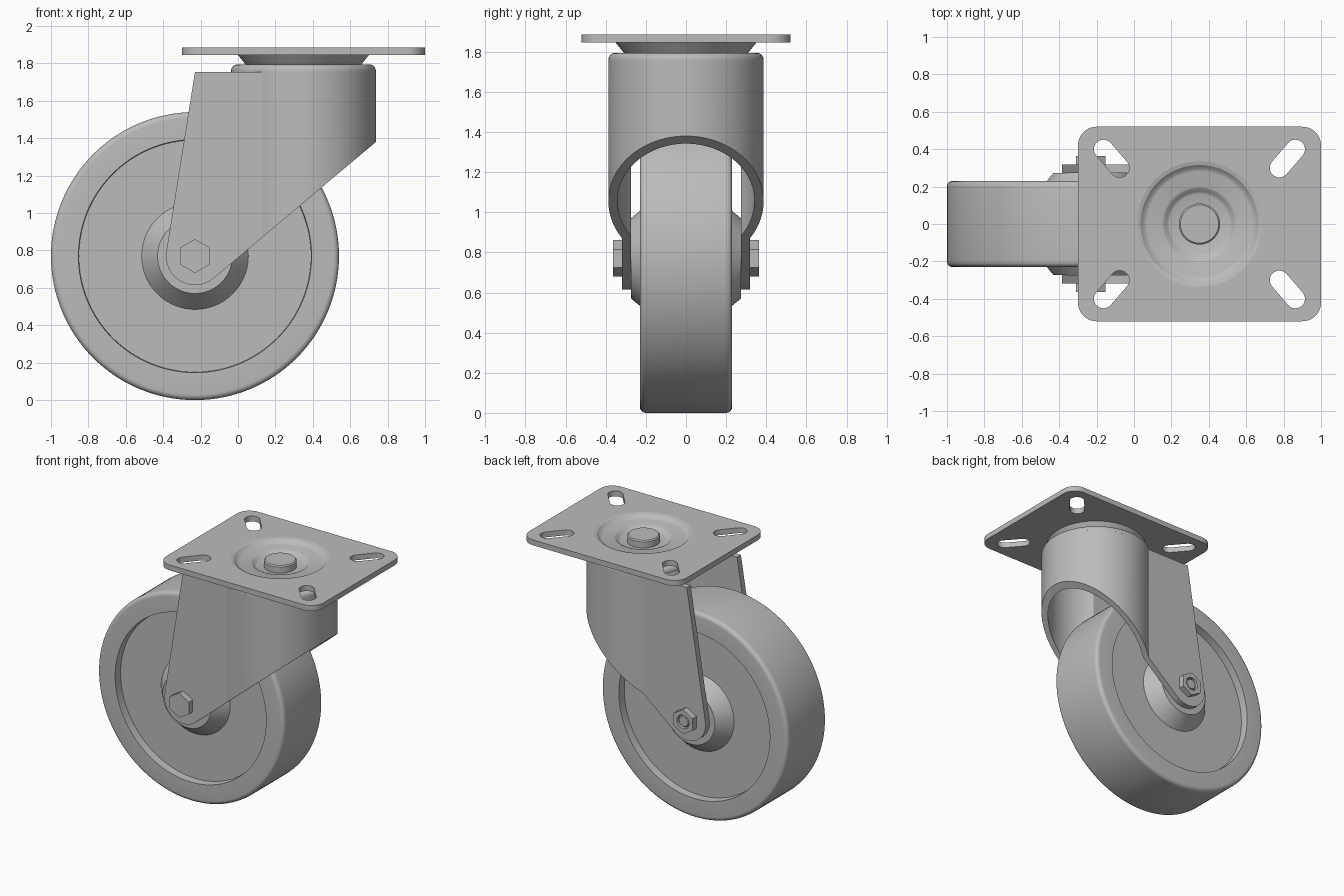
import bpy, bmesh, math
from mathutils import Matrix, Vector

if "Cube" in bpy.data.objects:
    bpy.data.objects.remove(bpy.data.objects["Cube"], do_unlink=True)

steel = bpy.data.materials.new("grey steel")
steel.use_nodes = True
GREY = (0.5, 0.5, 0.5, 1)
steel.diffuse_color = GREY
steel.node_tree.nodes["Principled BSDF"].inputs["Base Color"].default_value = GREY

WHEEL = Vector((-0.23, 0, 0.77))   # axle centre
SWIVEL = 0.35                      # x of the swivel axis
ALONG_Y = Matrix.Translation(WHEEL) @ Matrix.Rotation(math.pi / 2, 4, 'X')
ALONG_Z = Matrix.Translation((SWIVEL, 0, 0))


def finish(name, bm, matrix=Matrix()):
    bm.transform(matrix)
    bmesh.ops.recalc_face_normals(bm, faces=bm.faces)
    mesh = bpy.data.meshes.new(name)
    bm.to_mesh(mesh)
    bm.free()
    mesh.materials.append(steel)
    ob = bpy.data.objects.new(name, mesh)
    bpy.context.collection.objects.link(ob)
    return ob


def select(ob):
    bpy.ops.object.select_all(action='DESELECT')
    ob.select_set(True)
    bpy.context.view_layer.objects.active = ob


def smooth(ob, angle=30):
    select(ob)
    bpy.ops.object.shade_smooth_by_angle(angle=math.radians(angle))


def lathe(name, profile, matrix, steps=96):
    """Spin (radius, height) points round the local z axis."""
    bm = bmesh.new()
    vs = [bm.verts.new((r, 0, h)) for r, h in profile]
    edges = [bm.edges.new(p) for p in zip(vs, vs[1:])]
    bmesh.ops.spin(bm, geom=vs + edges, cent=(0, 0, 0), axis=(0, 0, 1),
                   angle=2 * math.pi, steps=steps, use_merge=True)
    bmesh.ops.remove_doubles(bm, verts=bm.verts, dist=1e-5)
    ob = finish(name, bm, matrix)
    smooth(ob)
    return ob


def prism(name, outline, low, high, matrix=Matrix()):
    """Extrude a flat outline from low to high along local z."""
    bm = bmesh.new()
    face = bm.faces.new([bm.verts.new((x, y, low)) for x, y in outline])
    new = bmesh.ops.extrude_face_region(bm, geom=[face])["geom"]
    verts = [g for g in new if isinstance(g, bmesh.types.BMVert)]
    bmesh.ops.translate(bm, verts=verts, vec=(0, 0, high - low))
    return finish(name, bm, matrix)


def arc(cx, cy, r, start, end, steps):
    return [(cx + r * math.cos(start + (end - start) * i / steps),
             cy + r * math.sin(start + (end - start) * i / steps))
            for i in range(steps + 1)]


def boolean(ob, cutter, operation):
    mod = ob.modifiers.new("cut", 'BOOLEAN')
    mod.object, mod.operation, mod.solver = cutter, operation, 'EXACT'
    select(ob)
    bpy.ops.object.modifier_apply(modifier=mod.name)
    bpy.data.objects.remove(cutter, do_unlink=True)


# Wheel: rounded tread, recessed discs and conical hubs
half = [(0.2, 0.274), (0.285, 0.17), (0.62, 0.17), (0.623, 0.23)]
half += arc(0.74, 0.2, 0.03, math.pi / 2, 0, 6)
lathe("wheel", [(0, 0.274)] + half + [(r, -h) for r, h in reversed(half)]
      + [(0, -0.274)], ALONG_Y, 128)

# Fork: U-shaped shell trimmed by its side profile
R_OUT, R_IN, Y_OUT, Y_IN = 0.387, 0.342, 0.319, 0.274
a_out, a_in = math.pi - math.asin(Y_OUT / R_OUT), math.pi - math.asin(Y_IN / R_IN)
plan = ([(-0.6, -Y_OUT)] + arc(SWIVEL, 0, R_OUT, -a_out, a_out, 64)
        + [(-0.6, Y_OUT), (-0.6, Y_IN)]
        + arc(SWIVEL, 0, R_IN, a_in, -a_in, 64) + [(-0.6, -Y_IN)])
fork = prism("fork", plan, 0.4, 1.9)

FOOT, TOP = 0.155, 1.755
centre = Vector((WHEEL.x, WHEEL.z))
nose = Vector((SWIVEL + R_OUT, 1.38))
reach = nose - centre
a_front = math.atan2(reach.y, reach.x) - math.acos(FOOT / reach.length)
a_back = math.pi / 2 + math.acos(FOOT / (TOP - centre.y)) - 2 * math.pi
foot = arc(centre.x, centre.y, FOOT, a_front, a_back, 32)
beyond = nose + (nose - Vector(foot[0])) * 0.2
side = [(centre.x, TOP), (beyond.x, TOP), tuple(beyond)] + foot
trim = prism("fork_trim", side, -0.6, 0.6, Matrix.Rotation(math.pi / 2, 4, 'X'))
trim.hide_render = True
boolean(fork, trim, 'INTERSECT')
smooth(fork)

# Fork crown: round cap with a softened rim
lathe("fork_crown", [(0, 1.75), (R_OUT, 1.75)]
      + arc(R_OUT - 0.035, 1.76, 0.035, 0, math.pi / 2, 6) + [(0, 1.795)], ALONG_Z)

# Mounting plate: rounded rectangle with four diagonal slots
outline = []
for i, (sx, sy) in enumerate([(1, 1), (-1, 1), (-1, -1), (1, -1)]):
    outline += arc(SWIVEL + sx * 0.55, sy * 0.42, 0.1,
                   i * math.pi / 2, (i + 1) * math.pi / 2, 10)
plate = prism("mounting_plate", outline, 1.845, 1.885)
for sx in (-1, 1):
    for sy in (-1, 1):
        tilt = math.atan2(sy * 0.052, sx * 0.045)
        slot = (arc(0.066, 0, 0.051, -math.pi / 2, math.pi / 2, 12)
                + arc(-0.066, 0, 0.051, math.pi / 2, 1.5 * math.pi, 12))
        place = (Matrix.Translation((SWIVEL + sx * 0.47, sy * 0.35, 0))
                 @ Matrix.Rotation(tilt, 4, 'Z'))
        boolean(plate, prism("slot_cutter", slot, 1.8, 1.95, place), 'DIFFERENCE')
bore = prism("bore_cutter", arc(SWIVEL, 0, 0.335, 0, math.tau * 95 / 96, 95), 1.8, 1.95)
boolean(plate, bore, 'DIFFERENCE')
smooth(plate)

# Swivel dish: stepped pressing in the plate, with its tapered neck below
lathe("swivel_dish", [(0, 1.825), (0.16, 1.825), (0.172, 1.83), (0.188, 1.85),
                      (0.2, 1.855), (0.28, 1.855), (0.295, 1.86), (0.315, 1.88),
                      (0.335, 1.885), (0.35, 1.845), (0.31, 1.795), (0, 1.795)],
      ALONG_Z)

# Central rivet head
lathe("swivel_rivet", [(0, 1.82), (0.11, 1.82), (0.11, 1.87), (0.102, 1.878),
                       (0, 1.878)], ALONG_Z, 64)

# Axle bolt head and nut, with the threaded end set in the nut
hexagon = arc(0, 0, 0.091, math.pi / 6, math.pi / 6 + math.tau * 5 / 6, 5)
prism("axle_bolt_head", hexagon, 0.31, 0.364, ALONG_Y)
nut = prism("axle_nut", hexagon, -0.364, -0.31, ALONG_Y)
hole = prism("nut_cutter", arc(0, 0, 0.05, 0, math.tau * 31 / 32, 31), -0.4, -0.335, ALONG_Y)
boolean(nut, hole, 'DIFFERENCE')
lathe("axle_end", [(0, -0.3), (0.042, -0.3), (0.042, -0.352), (0.036, -0.358),
                   (0, -0.358)], ALONG_Y, 32)
